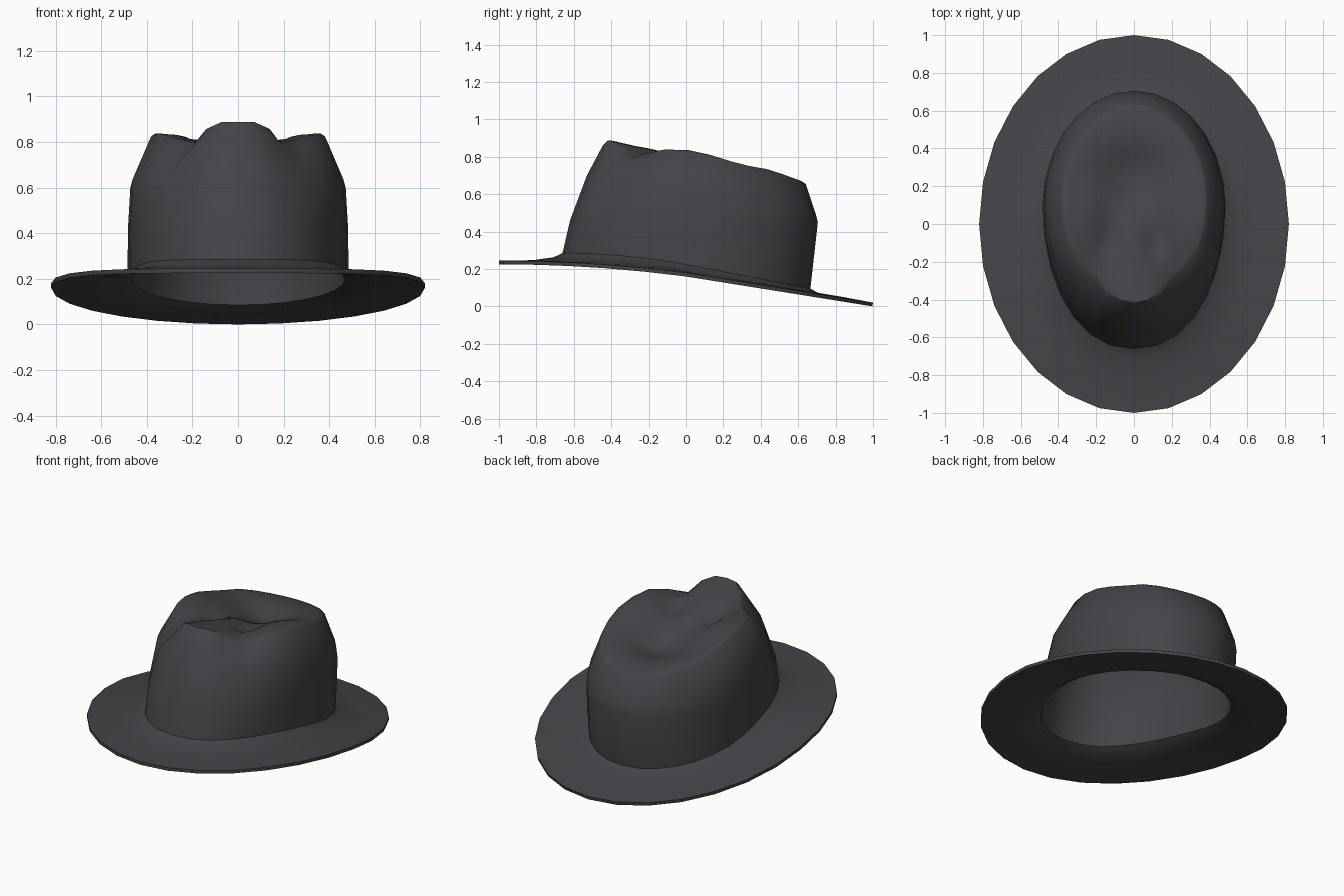
import bpy, bmesh, math
from math import exp, sin, cos, pi

if "Cube" in bpy.data.objects:
    bpy.data.objects.remove(bpy.data.objects["Cube"])

SEG = 28

felt = bpy.data.materials.new("charcoal felt")
felt.diffuse_color = (0.058, 0.056, 0.064, 1)
felt.use_nodes = True
felt.node_tree.nodes["Principled BSDF"].inputs["Base Color"].default_value = felt.diffuse_color


def egg_ring(front, middle, back, half_width, power=1.0):
    """Egg-shaped ring; front, middle and back are (y, z) pairs."""
    pts = []
    for i in range(SEG):
        t = 2 * pi * i / SEG
        c, s = -cos(t), sin(t)
        u = abs(c)
        end = front if c < 0 else back
        bend = 1 - (1 - u) ** 2 if c < 0 else u
        k = power if c < 0 else 1
        x = half_width * math.copysign(abs(s) ** k, s)
        pts.append((x, middle[0] + (end[0] - middle[0]) * u,
                    middle[1] + (end[1] - middle[1]) * bend))
    return pts


def lerp_table(table, v):
    if v <= table[0][0]:
        return table[0][1]
    for (a, za), (b, zb) in zip(table, table[1:]):
        if v <= b:
            return za + (zb - za) * (v - a) / (b - a)
    return table[-1][1]


# Ridge line of the crown, front to back
RIDGE = [(-0.48, 0.87), (-0.41, 0.89), (-0.28, 0.86), (-0.1, 0.84), (0, 0.84),
         (0.12, 0.815), (0.3, 0.76), (0.45, 0.735), (0.63, 0.67)]


def crown_top(x, y):
    """Top surface with the rear hollow and the two front creases."""
    z = lerp_table(RIDGE, y)
    z -= 0.11 * exp(-(x / 0.19) ** 2 - ((y - 0.2) / 0.23) ** 2)
    z -= 0.06 * exp(-((abs(x) - 0.13) / 0.07) ** 2 - ((y + 0.08) / 0.13) ** 2)
    return z


def pinch(p):
    """Finger pinches on both front shoulders."""
    x, y, z = p
    w = exp(-((abs(x) - 0.24) / 0.09) ** 2 - ((y + 0.3) / 0.14) ** 2)
    w *= min(1, max(0, (z - 0.5) / 0.25))
    return (x - math.copysign(0.04 * w, x), y + 0.02 * w, z - 0.07 * w)


# Brim, from the outer edge to the crown
rings = [
    egg_ring((-1.0, 0.245), (0, 0.18), (1.0, 0.02), 0.82),
    egg_ring((-0.82, 0.247), (0.03, 0.182), (0.83, 0.052), 0.66),
    egg_ring((-0.71, 0.262), (0.07, 0.183), (0.71, 0.07), 0.53, 0.95),
    # Crown wall
    egg_ring((-0.66, 0.285), (0.1, 0.205), (0.665, 0.095), 0.485, 0.9),
    egg_ring((-0.62, 0.46), (0.1, 0.43), (0.705, 0.45), 0.482, 0.9),
    egg_ring((-0.53, 0.70), (0.1, 0.60), (0.695, 0.49), 0.472, 0.95),
]
rim = egg_ring((-0.445, 0.86), (0.13, 0.80), (0.64, 0.655), 0.392, 1.08)
rings.append(rim)

# Crown top, shrinking towards its middle
CY = 0.1
for s in (0.95, 0.88, 0.78, 0.67, 0.56, 0.45, 0.34, 0.23, 0.12):
    ring = []
    for x, y, z in rim:
        px, py = x * s, CY + (y - CY) * s
        ring.append((px, py, crown_top(px, py)))
    rings.append(ring)

bm = bmesh.new()
loops = [[bm.verts.new(pinch(p)) for p in ring] for ring in rings]
for a, b in zip(loops, loops[1:]):
    for i in range(SEG):
        j = (i + 1) % SEG
        bm.faces.new((a[i], a[j], b[j], b[i]))
tip = bm.verts.new((0, CY, crown_top(0, CY)))
for i in range(SEG):
    bm.faces.new((loops[-1][i], loops[-1][(i + 1) % SEG], tip))
bmesh.ops.recalc_face_normals(bm, faces=bm.faces[:])
if tip.normal.z < 0 or sum(f.normal.z for f in bm.faces) < 0:
    bmesh.ops.reverse_faces(bm, faces=bm.faces[:])

mesh = bpy.data.meshes.new("hat")
bm.to_mesh(mesh)
bm.free()
mesh.materials.append(felt)
hat = bpy.data.objects.new("hat", mesh)
bpy.context.collection.objects.link(hat)

# Felt thickness, leaving the inside hollow
solid = hat.modifiers.new("felt thickness", 'SOLIDIFY')
solid.thickness = 0.02
solid.offset = -1

bpy.context.view_layer.objects.active = hat
hat.select_set(True)
bpy.ops.object.modifier_apply(modifier=solid.name)
bpy.ops.object.shade_smooth_by_angle(angle=math.radians(50))
